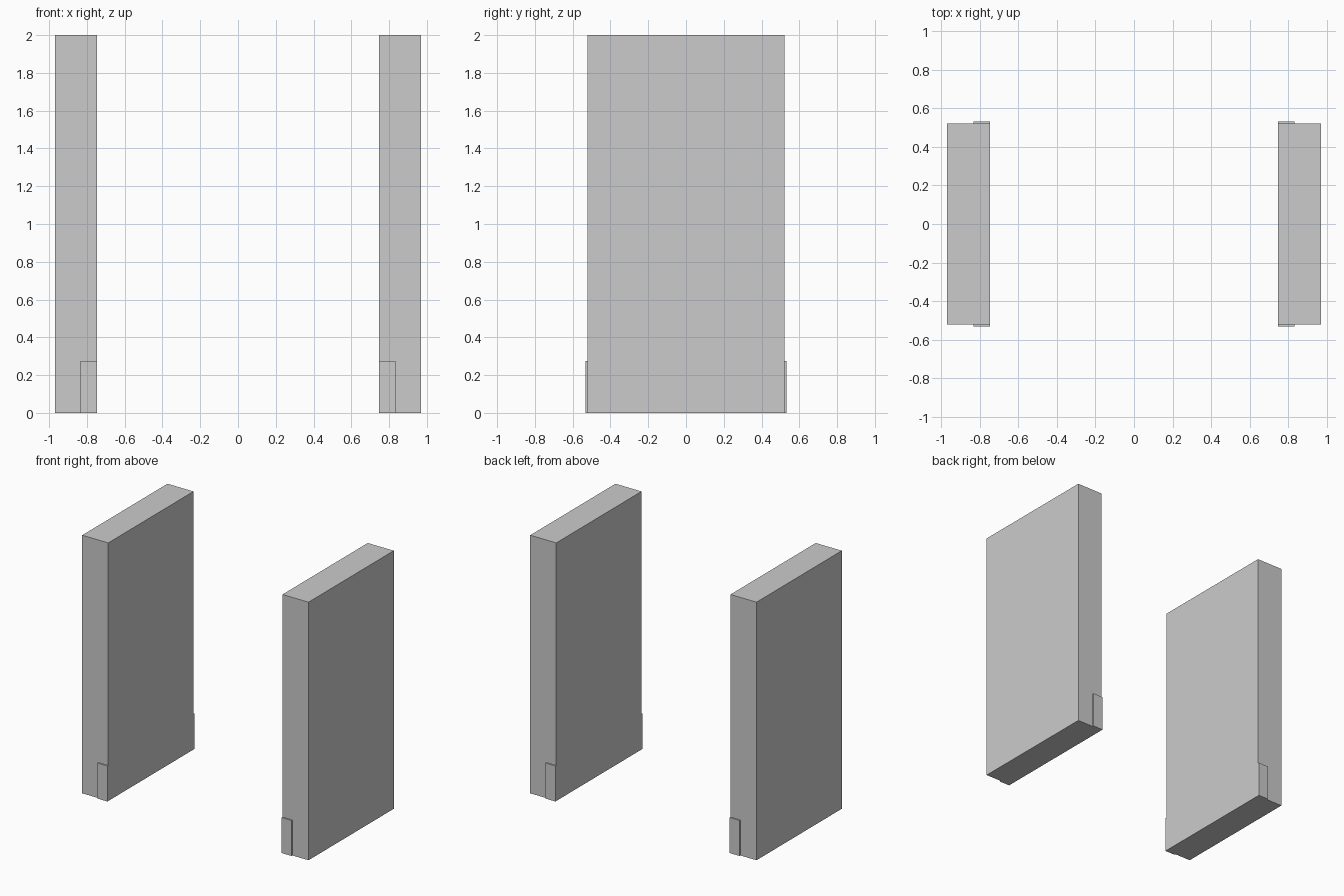
import bpy
import bmesh
from mathutils import Matrix, Vector

if "Cube" in bpy.data.objects:
    bpy.data.objects.remove(bpy.data.objects["Cube"])


def box(name, lo, hi):
    """Axis-aligned box between two corners."""
    lo, hi = Vector(lo), Vector(hi)
    bm = bmesh.new()
    bmesh.ops.create_cube(bm, size=1.0)
    size = Matrix.Diagonal((*(hi - lo), 1.0))
    bm.transform(Matrix.Translation((lo + hi) / 2) @ size)
    mesh = bpy.data.meshes.new(name)
    bm.to_mesh(mesh)
    bm.free()
    obj = bpy.data.objects.new(name, mesh)
    bpy.context.collection.objects.link(obj)
    return obj


def mirror(obj, x=False, y=False):
    mod = obj.modifiers.new("mirror", 'MIRROR')
    mod.use_axis = (x, y, False)
    mod.use_mirror_merge = False


INNER, OUTER = 0.747, 0.97   # jamb faces along x
HALF_DEPTH = 0.522
PLATE = 0.01                 # plate thickness

# Tall upright slabs on both sides of the opening
jambs = box("door_jambs", (INNER, -HALF_DEPTH, 0), (OUTER, HALF_DEPTH, 2.0))
mirror(jambs, x=True)

# Thin plates at the foot of each jamb, front and back, along the inner edge
plates = box("foot_plates", (INNER, -HALF_DEPTH - PLATE, 0),
             (0.833, -HALF_DEPTH, 0.275))
mirror(plates, x=True, y=True)
